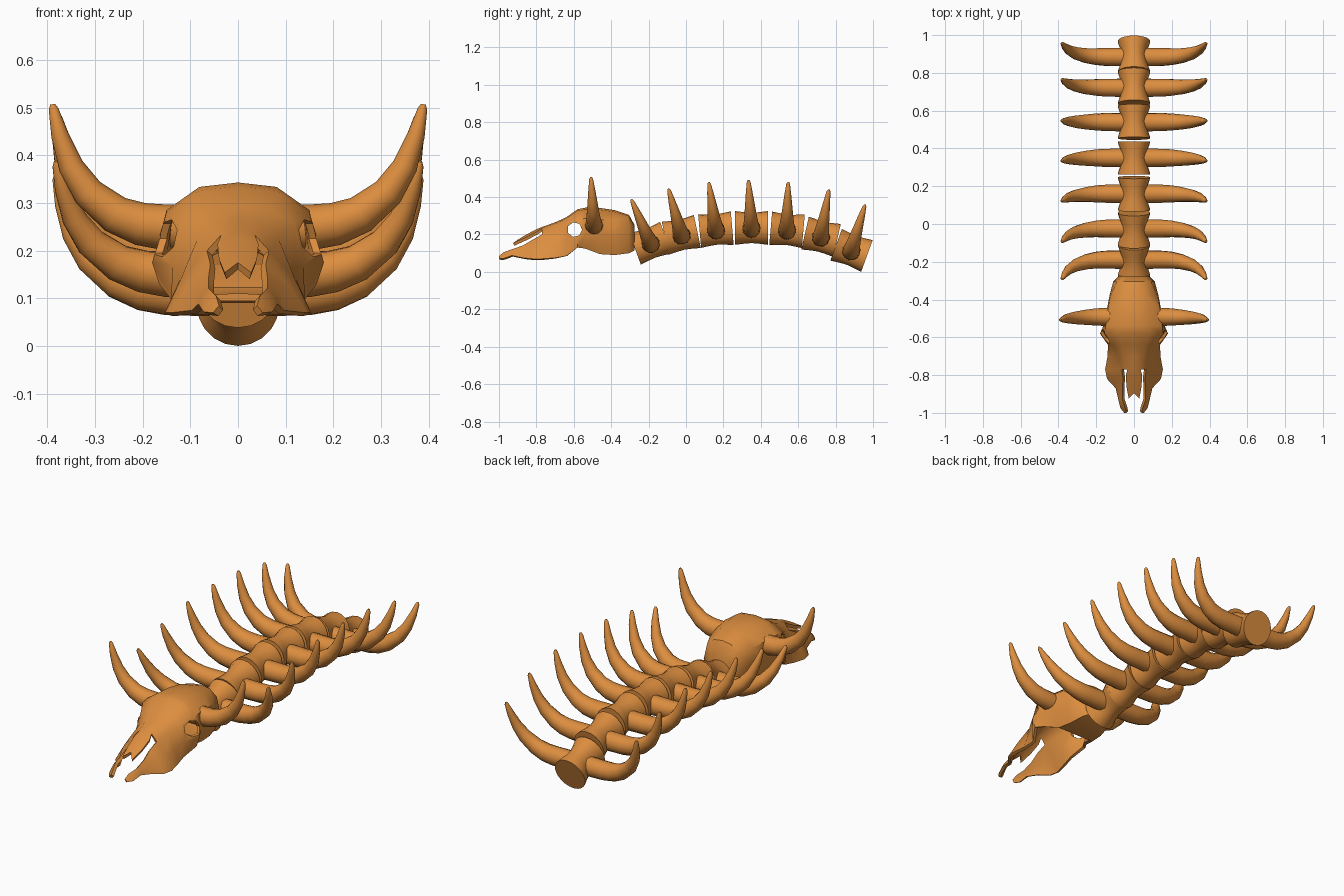
import bpy, bmesh, math
from mathutils import Vector, Matrix

if "Cube" in bpy.data.objects:
    bpy.data.objects.remove(bpy.data.objects["Cube"])

bone = bpy.data.materials.new("amber bone")
bone.diffuse_color = (0.72, 0.27, 0.05, 1)
bone.use_nodes = True
bone.node_tree.nodes["Principled BSDF"].inputs["Base Color"].default_value = bone.diffuse_color


def finish(name, bm, matrix=None, angle=40, normals=True):
    if normals:
        bmesh.ops.recalc_face_normals(bm, faces=bm.faces)
    if matrix:
        bm.transform(matrix)
    me = bpy.data.meshes.new(name)
    bm.to_mesh(me)
    bm.free()
    me.materials.append(bone)
    ob = bpy.data.objects.new(name, me)
    bpy.context.collection.objects.link(ob)
    smooth(ob, angle)
    return ob


def smooth(ob, angle):
    bpy.ops.object.select_all(action='DESELECT')
    ob.select_set(True)
    bpy.context.view_layer.objects.active = ob
    bpy.ops.object.shade_smooth_by_angle(angle=math.radians(angle))


def loft(bm, rings):
    # closed rings joined into a capped tube
    vs = [[bm.verts.new(p) for p in r] for r in rings]
    n = len(vs[0])
    for a, b in zip(vs, vs[1:]):
        for i in range(n):
            j = (i + 1) % n
            bm.faces.new((a[i], a[j], b[j], b[i]))
    bm.faces.new(vs[0])
    bm.faces.new(vs[-1])


# curved spike path: x, y, z, radius
SPIKE = [(.03, 0, -.004, .05), (.15, 0, -.003, .048), (.20, 0, .004, .045),
         (.252, -.002, .024, .040), (.308, -.005, .070, .033),
         (.343, -.008, .125, .026), (.366, -.012, .19, .018),
         (.379, -.015, .245, .010), (.381, -.015, .255, .005)]


def spikes(name, matrix):
    for side, label in ((1, "right"), (-1, "left")):
        bm = bmesh.new()
        rings = []
        for k, (x, y, z, r) in enumerate(SPIKE):
            a, b = SPIKE[max(k - 1, 0)], SPIKE[min(k + 1, len(SPIKE) - 1)]
            t = Vector((b[0] - a[0], 0, b[2] - a[2])).normalized()
            nrm = Vector((-t.z, 0, t.x))
            ring = []
            for i in range(12):
                u = math.tau * i / 12
                p = Vector((x, y, z)) + nrm * r * math.cos(u) + Vector((0, r * math.sin(u), 0))
                ring.append((p.x * side, p.y, p.z))
            rings.append(ring)
        loft(bm, rings)
        finish(f"{name}_{label}", bm, matrix, 50)


# spine: spool-shaped vertebrae along an arch, each with a pair of ribs
SPINE = [(-.19, .153, 20), (-.025, .198, 12), (.16, .226, 5), (.35, .235, 0),
         (.54, .225, -5), (.722, .188, -13), (.885, .115, -20)]
SPOOL = [(-.5, .086, .09), (-.42, .083, .0885), (-.22, .071, .084), (0, .065, .081),
         (.22, .071, .084), (.42, .083, .0885), (.5, .086, .09)]
for n, (y, z, tilt) in enumerate(SPINE, 1):
    m = Matrix.Translation((0, y, z)) @ Matrix.Rotation(math.radians(tilt), 4, 'X')
    bm = bmesh.new()
    loft(bm, [[(rx * math.cos(math.tau * i / 20), t * .175, rz * math.sin(math.tau * i / 20))
               for i in range(20)] for t, rx, rz in SPOOL])
    finish(f"vertebra_{n}", bm, m)
    spikes(f"rib_{n}", m)

# horns on the skull
spikes("horn", Matrix.Translation((0, -.492, .252)) @ Matrix.Scale(1.02, 4, (1, 0, 0)))

# skull shell: y, top z, shoulder x z, cheek x z, lower edge x z
SKULL = [(-.275, .25, .055, .225, .08, .17, .055, .115),
         (-.305, .305, .09, .265, .11, .18, .085, .10),
         (-.38, .33, .125, .27, .13, .19, .10, .09),
         (-.46, .342, .14, .28, .145, .19, .11, .095),
         (-.54, .343, .15, .285, .163, .20, .14, .125),
         (-.58, .335, .15, .28, .18, .175, .165, .13),
         (-.64, .292, .12, .255, .138, .17, .13, .085),
         (-.70, .265, .085, .225, .12, .145, .14, .075),
         (-.77, .24, .065, .20, .12, .14, .153, .07)]
rows = []
for k, (y, zt, xs, zs, xm, zm, xb, zb) in enumerate(SKULL):
    r = [(0, y, zt), (.54 * xs, y, zt - .16 * (zt - zs)), (xs, y, zs),
         (xm, y, zm), (xb, y, zb)]
    if k < 4:
        r.append((0, y, zb))            # floor of the braincase
    rows.append(r)
# forked snout prong and nasal tongue continue the front edge
prong = [rows[-1][2:5],
         [(.058, -.82, .172), (.105, -.82, .13), (.143, -.82, .07)],
         [(.062, -.87, .142), (.085, -.87, .11), (.097, -.87, .075)],
         [(.062, -.93, .121), (.076, -.93, .105), (.083, -.93, .088)],
         [(.046, -.975, .105), (.062, -.975, .09), (.072, -.975, .072)],
         [(.04, -1, .085), (.046, -1, .078), (.052, -1, .07)]]
nasal = [rows[-1][:2],
         [(0, -.80, .228), (.043, -.80, .214)],
         [(0, -.86, .196), (.04, -.86, .183)],
         [(0, -.895, .175), (.028, -.925, .154)]]
bm = bmesh.new()
for strip in (rows, prong, nasal):
    vs = [[bm.verts.new(p) for p in r] for r in strip]
    for a, b in zip(vs, vs[1:]):
        for i in range(min(len(a), len(b)) - 1):
            bm.faces.new((a[i], b[i], b[i + 1], a[i + 1]))
    if strip is rows:
        bm.faces.new(vs[0])             # back of the skull
bmesh.ops.remove_doubles(bm, verts=bm.verts, dist=1e-4)
skull = finish("skull", bm, normals=False)

# eye socket cutter
bm = bmesh.new()
loft(bm, [[(x, -.595 + .04 * math.cos(math.tau * i / 7), .226 + .04 * math.sin(math.tau * i / 7))
           for i in range(7)] for x in (-.3, .3)])
cutter = finish("eye_cutter", bm)
cutter.hide_render = True

mod = skull.modifiers.new("mirror", 'MIRROR')
mod.use_clip = True
mod = skull.modifiers.new("shell", 'SOLIDIFY')
mod.thickness = .016
mod.offset = -1
mod = skull.modifiers.new("eyes", 'BOOLEAN')
mod.object = cutter
mod.operation = 'DIFFERENCE'
mod.solver = 'EXACT'
dg = bpy.context.evaluated_depsgraph_get()
me = bpy.data.meshes.new_from_object(skull.evaluated_get(dg))
skull.modifiers.clear()
skull.data = me
bpy.data.objects.remove(cutter)
smooth(skull, 42)
